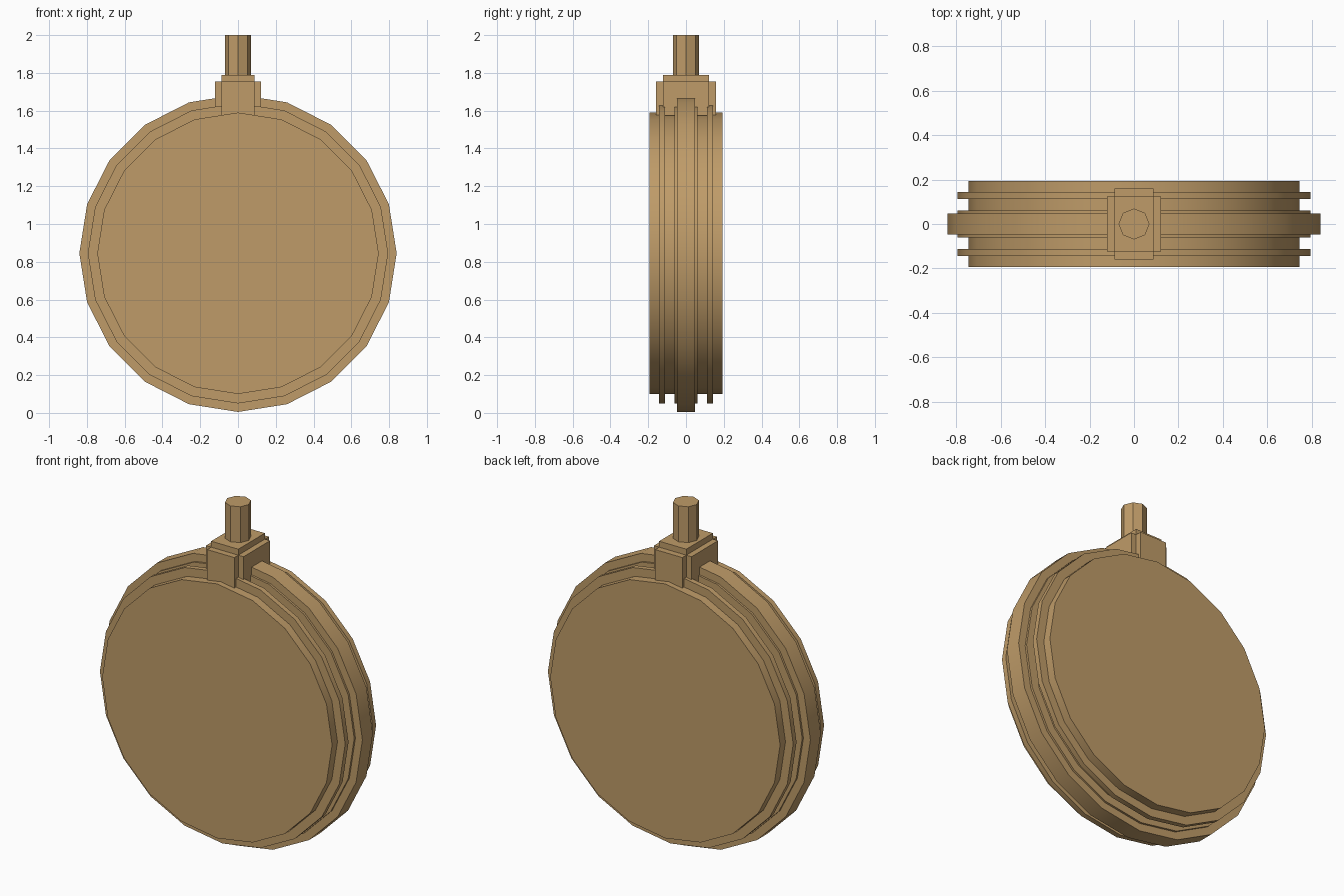
import bpy, bmesh
from math import radians, sin, cos, tau

if "Cube" in bpy.data.objects:
    bpy.data.objects.remove(bpy.data.objects["Cube"])

mat = bpy.data.materials.new("tan")
mat.diffuse_color = (0.52, 0.33, 0.14, 1)
mat.use_nodes = True
mat.node_tree.nodes["Principled BSDF"].inputs["Base Color"].default_value = mat.diffuse_color


def finish(name, bm):
    bmesh.ops.recalc_face_normals(bm, faces=bm.faces)
    mesh = bpy.data.meshes.new(name)
    bm.to_mesh(mesh)
    bm.free()
    ob = bpy.data.objects.new(name, mesh)
    mesh.materials.append(mat)
    bpy.context.collection.objects.link(ob)
    return ob


def box(name, hx, hy, z0, z1):
    bm = bmesh.new()
    bmesh.ops.create_cube(bm, size=1)
    for v in bm.verts:
        v.co = (v.co.x * 2 * hx, v.co.y * 2 * hy, (z0 + z1) / 2 + v.co.z * (z1 - z0))
    return finish(name, bm)


# Round body: stepped half profile (y, radius), mirrored and turned about y
half = [(0.193, 0.745), (0.143, 0.745), (0.143, 0.795), (0.112, 0.795), (0.112, 0.745),
        (0.06, 0.745), (0.06, 0.795), (0.048, 0.795), (0.048, 0.84)]
profile = half + [(-y, r) for y, r in reversed(half)]
SIDES, CZ = 20, 0.845
bm = bmesh.new()
rings = [[bm.verts.new((r * cos(tau * i / SIDES), y, CZ + r * sin(tau * i / SIDES)))
          for i in range(SIDES)] for y, r in profile]
for a, b in zip(rings, rings[1:]):
    for i in range(SIDES):
        j = (i + 1) % SIDES
        bm.faces.new((a[i], a[j], b[j], b[i]))
bm.faces.new(rings[0])
bm.faces.new(rings[-1])
body = finish("round_body", bm)
bpy.ops.object.select_all(action='DESELECT')
body.select_set(True)
bpy.context.view_layer.objects.active = body
bpy.ops.object.shade_smooth_by_angle(angle=radians(30))

# Cross-shaped collar on top of the body
box("collar_core", 0.088, 0.123, 1.575, 1.79)
box("collar_wide", 0.122, 0.123, 1.575, 1.755)
box("collar_deep", 0.088, 0.16, 1.575, 1.755)

# Octagonal stem
bm = bmesh.new()
bmesh.ops.create_cone(bm, cap_ends=True, segments=8, radius1=0.07, radius2=0.07, depth=0.22)
bmesh.ops.translate(bm, verts=bm.verts, vec=(0, 0, 1.89))
finish("stem", bm)
